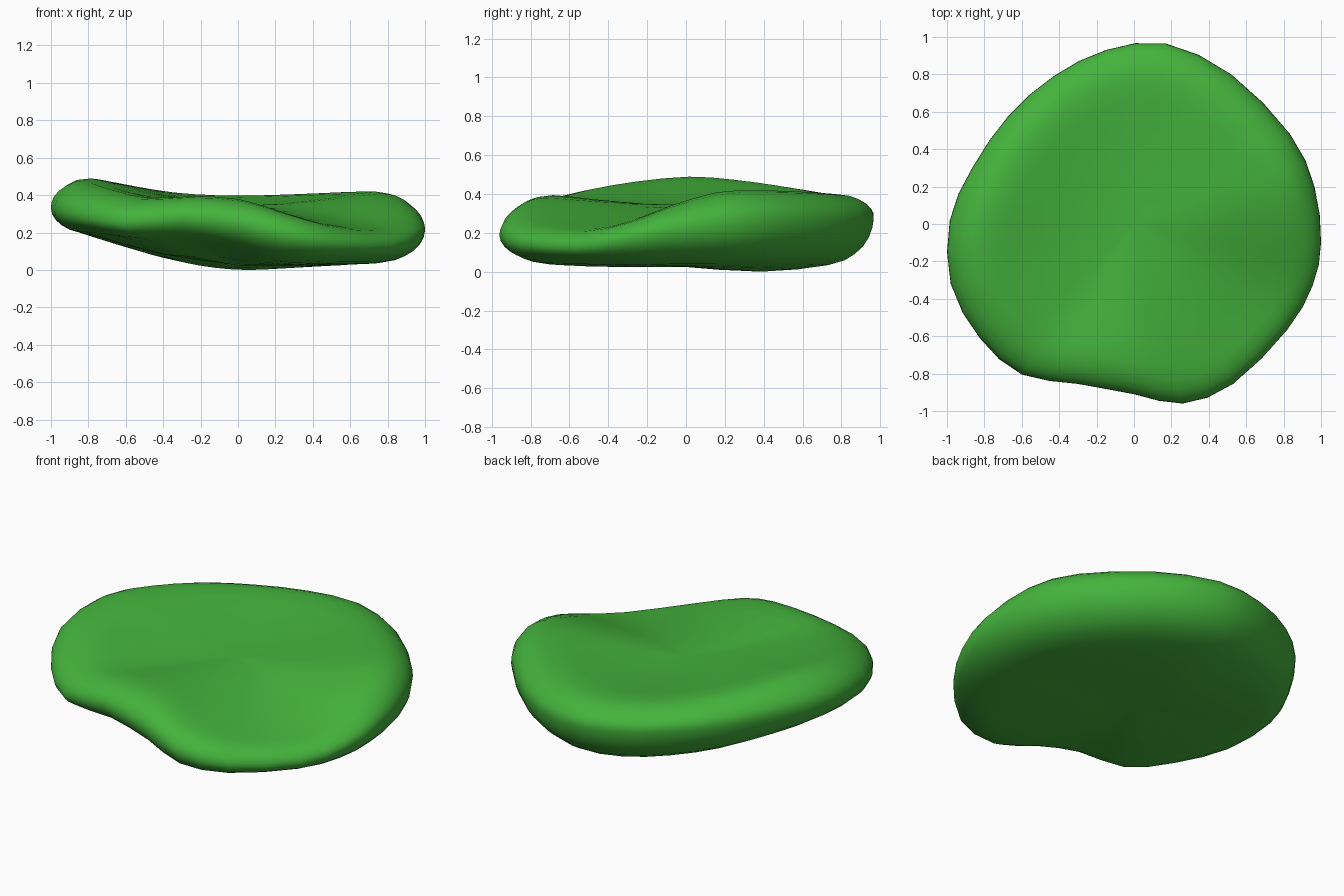
import bpy, bmesh
from mathutils import Vector

if "Cube" in bpy.data.objects:
    bpy.data.objects.remove(bpy.data.objects["Cube"])

# rim stations, counter-clockwise: x, y, crest height, edge height, underside height
RIM = [
    (1.0, -.10, .34, .21, .04), (.965, .20, .41, .24, .04), (.835, .48, .42, .26, .04),
    (.52, .80, .41, .26, .04), (.17, .965, .40, .27, .035), (-.15, .93, .40, .28, .045),
    (-.43, .79, .415, .30, .07), (-.67, .58, .445, .32, .10), (-.865, .30, .475, .335, .14),
    (-.985, .02, .49, .335, .175), (-.98, -.32, .465, .315, .18), (-.825, -.61, .425, .28, .17),
    (-.60, -.805, .385, .25, .15), (-.30, -.855, .395, .28, .15), (0, -.91, .38, .25, .105),
    (.26, -.96, .32, .185, .05), (.53, -.855, .255, .14, .035), (.82, -.565, .23, .125, .035),
    (.955, -.33, .27, .165, .035),
]
TOP, BOTTOM = .345, .025   # heights at the middle of the dish


def catmull(a, b, c, d, t):
    return .5 * (2*b + (c - a)*t + (2*a - 5*b + 4*c - d)*t*t + (3*b - a - 3*c + d)*t**3)


def smooth_line(pts, steps, closed):
    n = len(pts)
    out = []
    for i in range(n if closed else n - 1):
        idx = [(i + k) % n if closed else min(max(i + k, 0), n - 1) for k in (-1, 0, 1, 2)]
        p = [pts[j] for j in idx]
        for s in range(steps):
            out.append([catmull(*q, s / steps) for q in zip(*p)])
    if not closed:
        out.append(list(pts[-1]))
    return out


def section(y, crest, edge, under):
    # radius factor and height, from the top middle round the lip to the underside
    mid = BOTTOM + .4*(under - .035) - .025*max(0, y)
    return [(0, TOP), (.25, TOP + .12*(crest - TOP)), (.55, TOP + .56*(crest - TOP)),
            (.80, crest), (.92, edge + .80*(crest - edge)), (.985, edge + .42*(crest - edge)),
            (1, edge), (.975, edge + .40*(under - edge)), (.90, edge + .76*(under - edge)),
            (.76, under), (.40, mid), (0, BOTTOM)]


# dished pad
bm = bmesh.new()
rows = []
top = bm.verts.new((0, 0, TOP))
low = bm.verts.new((0, 0, BOTTOM))
for x, y, crest, edge, under in smooth_line(RIM, 2, True):
    prof = smooth_line(section(y, crest, edge, under), 2, False)[1:-1]
    rows.append([bm.verts.new((x*r, y*r, z)) for r, z in prof])
for a, b in zip(rows, rows[1:] + rows[:1]):
    bm.faces.new((top, a[0], b[0]))
    bm.faces.new((low, b[-1], a[-1]))
    for i in range(len(a) - 1):
        bm.faces.new((a[i], a[i+1], b[i+1], b[i]))
lowest = min(v.co.z for v in bm.verts)
bmesh.ops.translate(bm, verts=bm.verts, vec=Vector((0, 0, -lowest)))
bmesh.ops.recalc_face_normals(bm, faces=bm.faces)
mesh = bpy.data.meshes.new("leaf_pad")
bm.to_mesh(mesh)
bm.free()
mesh.shade_smooth()
pad = bpy.data.objects.new("leaf_pad", mesh)
bpy.context.collection.objects.link(pad)

green = bpy.data.materials.new("leaf_green")
green.diffuse_color = (.058, .45, .045, 1)
green.use_nodes = True
green.node_tree.nodes["Principled BSDF"].inputs["Base Color"].default_value = green.diffuse_color
mesh.materials.append(green)
